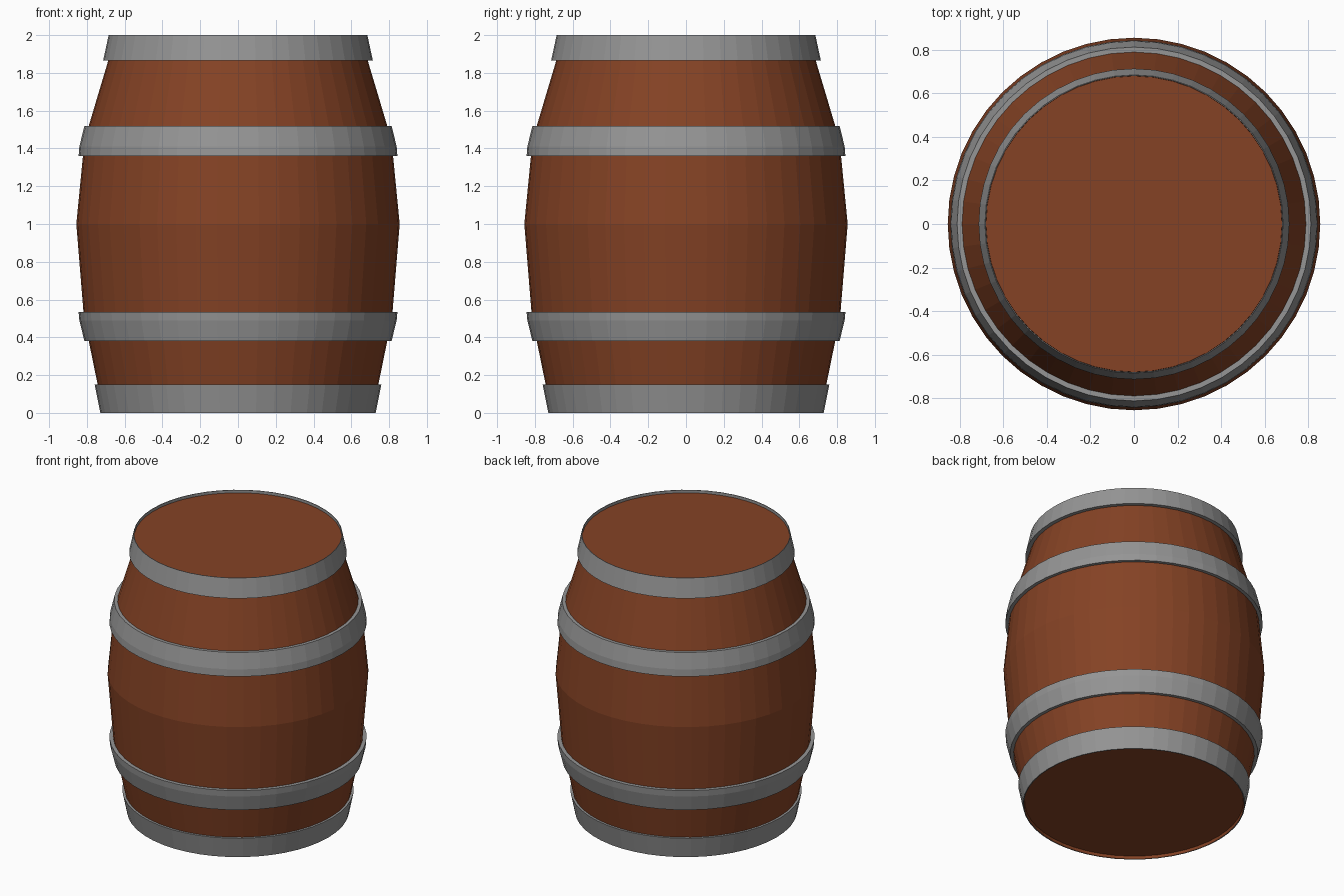
import bpy, math

if "Cube" in bpy.data.objects:
    bpy.data.objects.remove(bpy.data.objects["Cube"])

SIDES = 48

def material(name, rgb):
    m = bpy.data.materials.new(name)
    m.diffuse_color = (*rgb, 1)
    m.use_nodes = True
    m.node_tree.nodes["Principled BSDF"].inputs["Base Color"].default_value = m.diffuse_color
    return m

wood = material("brown wood", (0.235, 0.055, 0.018))
iron = material("grey iron", (0.30, 0.30, 0.30))

def lathe(name, profile, mat, closed=False):
    """Spin a (radius, z) profile about z; radius 0 ends are capped by an n-gon."""
    n = len(profile)
    verts = [(r * math.cos(2 * math.pi * s / SIDES), r * math.sin(2 * math.pi * s / SIDES), z)
             for r, z in profile for s in range(SIDES)]
    faces = []
    for i in range(n if closed else n - 1):
        a, b = i * SIDES, ((i + 1) % n) * SIDES
        for s in range(SIDES):
            t = (s + 1) % SIDES
            faces.append((a + s, a + t, b + t, b + s))
    if not closed:
        faces.append(tuple(reversed(range(SIDES))))
        faces.append(tuple(range((n - 1) * SIDES, n * SIDES)))
    me = bpy.data.meshes.new(name)
    me.from_pydata(verts, [], faces)
    me.materials.append(mat)
    ob = bpy.data.objects.new(name, me)
    bpy.context.collection.objects.link(ob)
    return ob

# Staved body with slightly recessed heads
lathe("barrel_body", [(0.718, 0.02), (0.722, 0.0), (0.725, 0.08), (0.743, 0.15), (0.79, 0.38),
                      (0.817, 0.52), (0.856, 1.0), (0.817, 1.40), (0.79, 1.52),
                      (0.687, 1.865), (0.68, 1.98)], wood)

# Iron hoops: outer profile going up, then the inner edge going down
hoops = {
    "bottom_hoop": [(0.729, 0.0), (0.759, 0.15), (0.735, 0.15), (0.722, 0.0)],
    "lower_hoop": [(0.813, 0.38), (0.840, 0.49), (0.844, 0.535), (0.81, 0.535), (0.785, 0.38)],
    "upper_hoop": [(0.844, 1.36), (0.840, 1.41), (0.813, 1.52), (0.785, 1.52), (0.81, 1.36)],
    "top_hoop": [(0.714, 1.865), (0.685, 2.0), (0.681, 2.0), (0.68, 1.865)],
}
for name, profile in hoops.items():
    lathe(name, profile, iron, closed=True)
